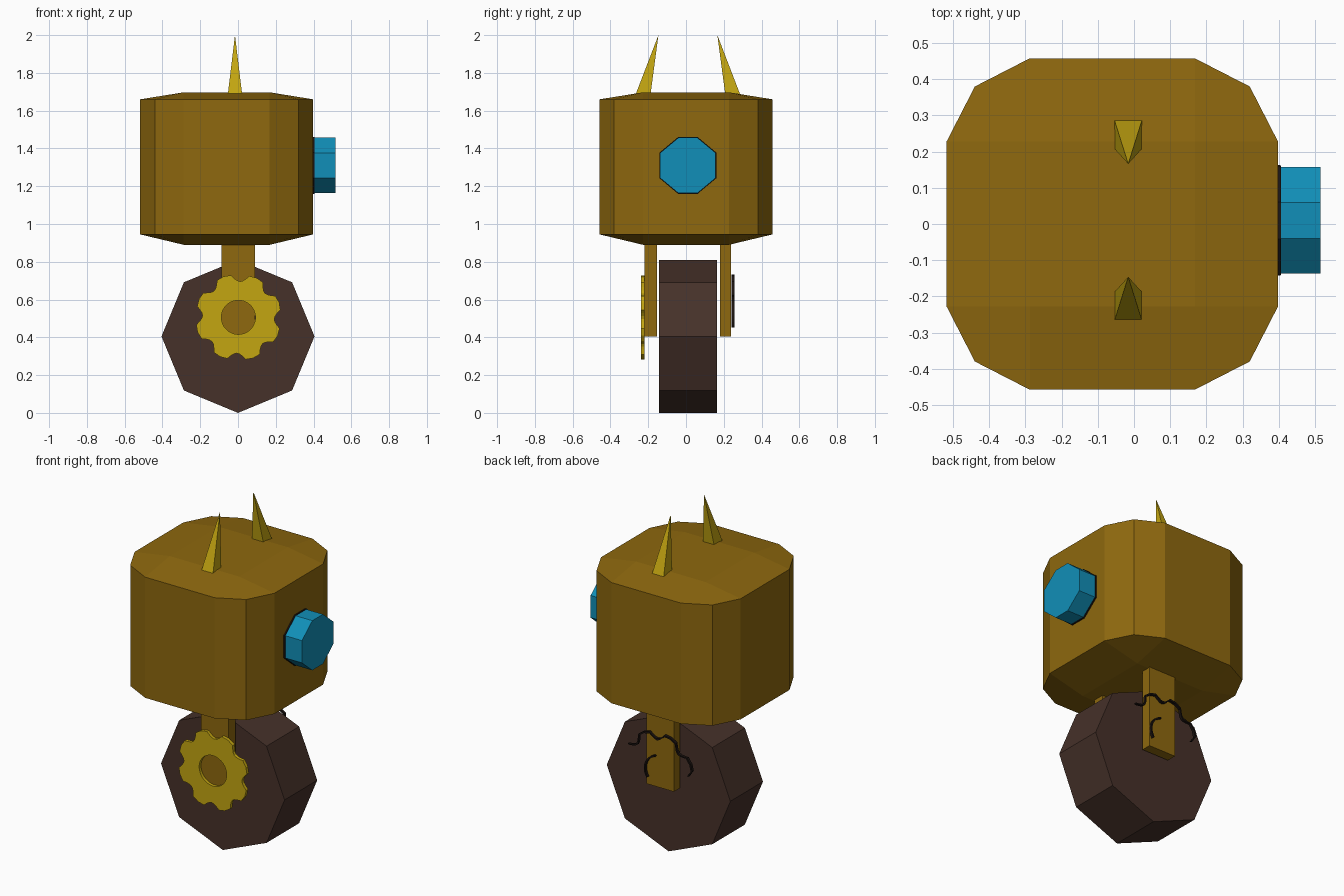
import bpy, bmesh, math
from math import sin, cos, radians

if "Cube" in bpy.data.objects:
    bpy.data.objects.remove(bpy.data.objects["Cube"])


def srgb(r, g, b):
    def lin(v):
        v /= 255
        return v / 12.92 if v <= 0.04045 else ((v + 0.055) / 1.055) ** 2.4
    return (lin(r), lin(g), lin(b), 1)


def material(name, rgb):
    m = bpy.data.materials.new(name)
    m.diffuse_color = srgb(*rgb)
    m.use_nodes = True
    m.node_tree.nodes["Principled BSDF"].inputs["Base Color"].default_value = m.diffuse_color
    return m


BRONZE = material("bronze", (142, 104, 14))
YELLOW = material("brass yellow", (196, 166, 17))
BLUE = material("lens blue", (17, 143, 184))
RUBBER = material("wheel brown", (70, 49, 41))
DARK = material("outline dark", (26, 18, 15))


def make(name, verts, faces, mat):
    bm = bmesh.new()
    vs = [bm.verts.new(v) for v in verts]
    for f in faces:
        bm.faces.new([vs[i] for i in f])
    bmesh.ops.recalc_face_normals(bm, faces=bm.faces)
    me = bpy.data.meshes.new(name)
    bm.to_mesh(me)
    bm.free()
    me.materials.append(mat)
    ob = bpy.data.objects.new(name, me)
    bpy.context.collection.objects.link(ob)
    return ob


def prism(name, pts, axis, a, b, mat):
    """Extrude a 2D outline along x or y from a to b."""
    place = (lambda p, t: (t, p[0], p[1])) if axis == "x" else (lambda p, t: (p[0], t, p[1]))
    n = len(pts)
    verts = [place(p, t) for t in (a, b) for p in pts]
    faces = [list(range(n)), list(range(n, 2 * n))]
    faces += [(i, (i + 1) % n, n + (i + 1) % n, n + i) for i in range(n)]
    return make(name, verts, faces, mat)


def band(name, inner, outer, y0, y1, mat, closed):
    """Flat plate between two matching xz curves."""
    n = len(inner)
    verts = [(x, y, z) for y in (y0, y1) for c in (inner, outer) for x, z in c]
    faces = []
    for i in range(n if closed else n - 1):
        j = (i + 1) % n
        faces += [(i, j, n + j, n + i), (2 * n + i, 2 * n + j, 3 * n + j, 3 * n + i),
                  (i, j, 2 * n + j, 2 * n + i), (n + i, n + j, 3 * n + j, 3 * n + i)]
    if not closed:
        faces += [(k, n + k, 3 * n + k, 2 * n + k) for k in (0, n - 1)]
    return make(name, verts, faces, mat)


# Body: chamfered box with shallow raised top and bottom
CX, H, K, I = -0.06, 0.458, 0.38, 0.228
ring, core = [], []
for sx, sy in ((1, 1), (-1, 1), (-1, -1), (1, -1)):
    trio = [(H, I), (K, K), (I, H)]
    if sx * sy < 0:
        trio.reverse()
    ring += [(CX + sx * x, sy * y) for x, y in trio]
    core.append((CX + sx * I, sy * I))
verts = [(x, y, z) for z in (0.945, 1.66) for x, y in ring]
verts += [(x, y, z) for z in (0.89, 1.697) for x, y in core]
faces = [(i, (i + 1) % 12, 12 + (i + 1) % 12, 12 + i) for i in range(12)]
for r, c in ((0, 24), (12, 28)):
    faces.append((c, c + 1, c + 2, c + 3))
    for q in range(4):
        s, nq = r + 3 * q, (q + 1) % 4
        faces.append((c + q, s, s + 1, s + 2))
        faces.append((c + q, s + 2, r + 3 * nq, c + nq))
make("body", verts, faces, BRONZE)

# Eye: eight-sided lens with a thin dark rim behind it
def octagon(scale):
    pts = [(0.147, 0.066), (0.05, 0.147), (-0.05, 0.147), (-0.147, 0.066)]
    pts += [(-a, -b) for a, b in pts]
    return [(0.01 + a * scale, 1.31 + b * scale) for a, b in pts]


prism("eye_lens", octagon(1), "x", 0.38, 0.515, BLUE)
prism("eye_rim", octagon(1.025), "x", 0.385, 0.406, DARK)

# Horns: slanted four-sided spikes
for name, s in (("front_horn", -1), ("back_horn", 1)):
    base = [(-0.054, 0.198), (0.022, 0.198), (0.022, 0.277), (-0.054, 0.277)]
    verts = [(x, 0.01 + s * y, 1.685) for x, y in base] + [(-0.016, 0.01 + s * 0.156, 2.0)]
    make(name, verts, [(0, 1, 2, 3)] + [(i, (i + 1) % 4, 4) for i in range(4)], YELLOW)

# Wheel: eight-sided, standing on a corner
wheel = [(0.405 * sin(radians(45 * i)), 0.405 + 0.405 * cos(radians(45 * i))) for i in range(8)]
prism("wheel", wheel, "y", -0.142, 0.163, RUBBER)

# Fork struts on both sides of the wheel
strut = [(-0.087, 0.405), (0.091, 0.405), (0.091, 0.93), (-0.087, 0.93)]
prism("front_strut", strut, "y", -0.22, -0.154, BRONZE)
prism("back_strut", strut, "y", 0.18, 0.238, BRONZE)

# Gear outline: eight teeth
GX, GZ = 0.002, 0.506
TOOTH = [(-10, 0.226), (0, 0.23), (10, 0.226), (14, 0.207), (18, 0.195), (22.5, 0.19),
         (27, 0.195), (31, 0.207)]


def polar(a, r):
    return (GX + r * cos(radians(a)), GZ + r * sin(radians(a)))


profile = [(20 + 45 * t + a, r) for t in range(8) for a, r in TOOTH]
band("gear", [polar(a, 0.09) for a, r in profile], [polar(a, r) for a, r in profile],
     -0.238, -0.219, YELLOW, True)

# Dark broken gear outline on the back
part = [(a, r) for a, r in profile if 28 <= a <= 175]
band("back_outline", [polar(a, r - 0.005) for a, r in part],
     [polar(a, r + 0.005) for a, r in part], 0.242, 0.258, DARK, False)
arc = range(-35, 80, 10)
band("back_hole_outline", [polar(a, 0.085) for a in arc],
     [polar(a, 0.094) for a in arc], 0.242, 0.258, DARK, False)
